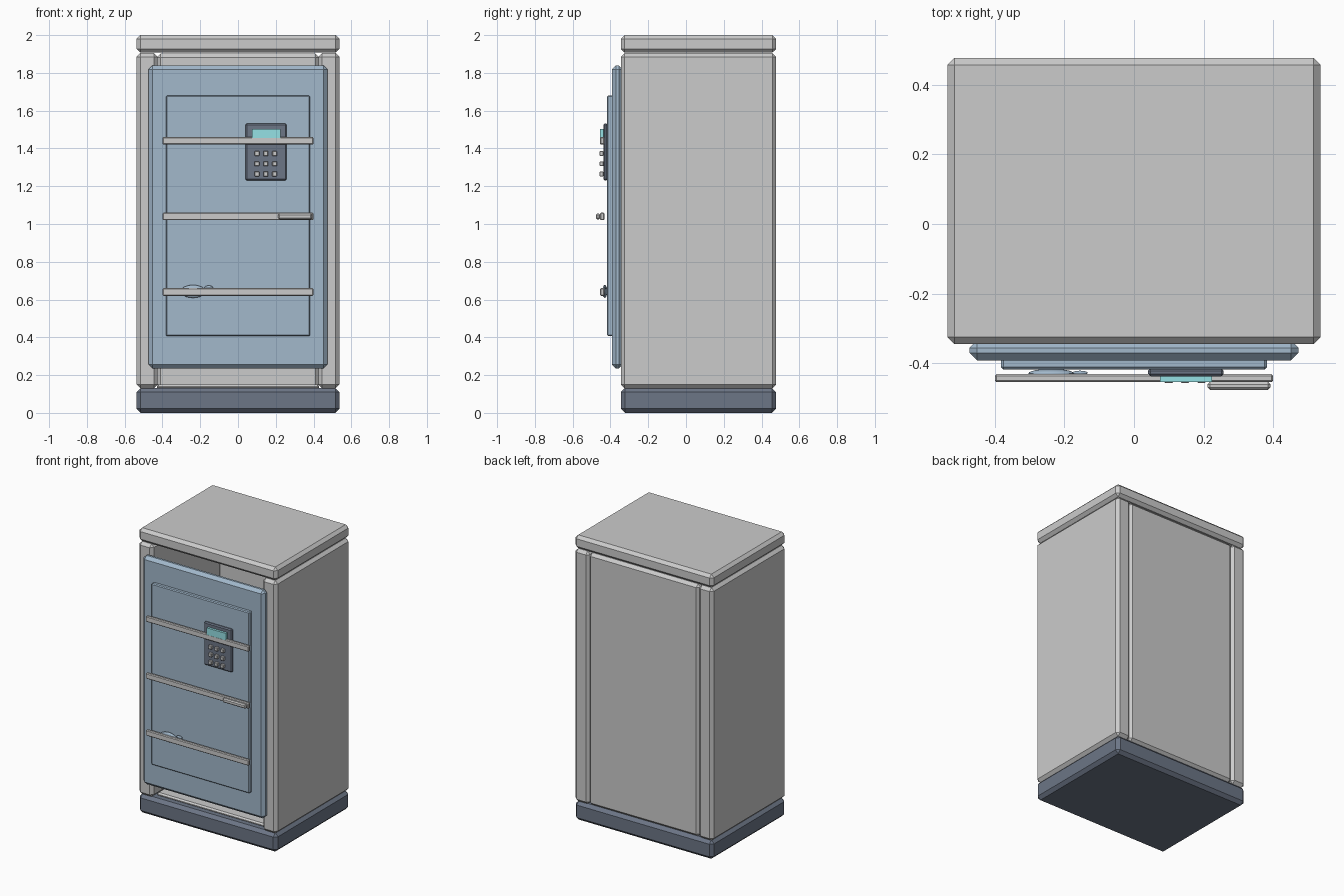
import bpy
from mathutils import Vector

if "Cube" in bpy.data.objects:
    bpy.data.objects.remove(bpy.data.objects["Cube"])


def mat(name, rgb):
    m = bpy.data.materials.new(name)
    m.diffuse_color = (*rgb, 1)
    m.use_nodes = True
    m.node_tree.nodes["Principled BSDF"].inputs["Base Color"].default_value = m.diffuse_color
    return m


BLUE = mat("door_blue", (0.36, 0.48, 0.60))
NAVY = mat("dark_navy", (0.15, 0.18, 0.24))
TEAL = mat("screen_teal", (0.30, 0.75, 0.78))


def box(name, x, y, z, bevel=0.0, material=None):
    """Chamfered box from (min, max) ranges."""
    bpy.ops.mesh.primitive_cube_add(size=1)
    o = bpy.context.object
    o.name = name
    lo, hi = Vector((x[0], y[0], z[0])), Vector((x[1], y[1], z[1]))
    for v in o.data.vertices:
        v.co = Vector([lo[i] if v.co[i] < 0 else hi[i] for i in range(3)])
    if bevel:
        b = o.modifiers.new("chamfer", 'BEVEL')
        b.width = bevel
        b.segments = 1
    if material:
        o.data.materials.append(material)
    return o


def blob(name, centre, radii, material):
    """Flattened low-relief sphere."""
    bpy.ops.mesh.primitive_uv_sphere_add(segments=24, ring_count=12, radius=1)
    o = bpy.context.object
    o.name = name
    for v in o.data.vertices:
        v.co = Vector([v.co[i] * radii[i] for i in range(3)])
    o.location = centre
    o.data.materials.append(material)
    bpy.ops.object.shade_smooth_by_angle()
    return o


# Hollow cabinet shell
W, F, B = 0.537, -0.345, 0.477
box("base_plinth", (-W, W), (F, B), (0, 0.132), 0.022, NAVY)
box("top_cap", (-W, W), (F, B), (1.907, 2.0), 0.02)
for side, s in (("left", -1), ("right", 1)):
    xs = sorted((s * 0.425, s * W))
    box(side + "_side_panel", xs, (F, B), (0.13, 1.905), 0.02)
box("back_panel", (-0.43, 0.43), (0.385, 0.472), (0.13, 1.902), 0.02)
box("floor_panel", (-0.43, 0.43), (-0.29, 0.40), (0.125, 0.15), 0.01)

# Door and raised face panel
box("door", (-0.473, 0.473), (-0.392, -0.335), (0.235, 1.84), 0.021, BLUE)
box("door_face_panel", (-0.382, 0.382), (-0.418, -0.387), (0.407, 1.68), 0.006, BLUE)

# Horizontal bars across the door
for i, z in enumerate((0.64, 1.04, 1.44)):
    box(f"door_bar_{i + 1}", (-0.4, 0.4), (-0.455, -0.432), (z - 0.02, z + 0.02), 0.005)
box("bar_handle", (0.212, 0.392), (-0.477, -0.454), (1.025, 1.055), 0.007)

# Keypad with screen and 3 x 3 buttons
box("keypad_body", (0.04, 0.258), (-0.438, -0.416), (1.23, 1.532), 0.007, NAVY)
box("keypad_screen", (0.075, 0.224), (-0.4545, -0.437), (1.435, 1.504), 0.0, TEAL)
for r in range(3):
    for c in range(3):
        x, z = 0.1 + 0.047 * c, 1.265 + 0.054 * r
        box(f"keypad_button_{r}_{c}", (x - 0.013, x + 0.013), (-0.457, -0.437),
            (z - 0.013, z + 0.013), 0.003)

# Low oval boss with a small tip, behind the lowest bar
blob("oval_boss", (-0.238, -0.430, 0.643), (0.066, 0.013, 0.034), BLUE)
blob("oval_boss_tip", (-0.155, -0.428, 0.664), (0.022, 0.006, 0.010), BLUE)
